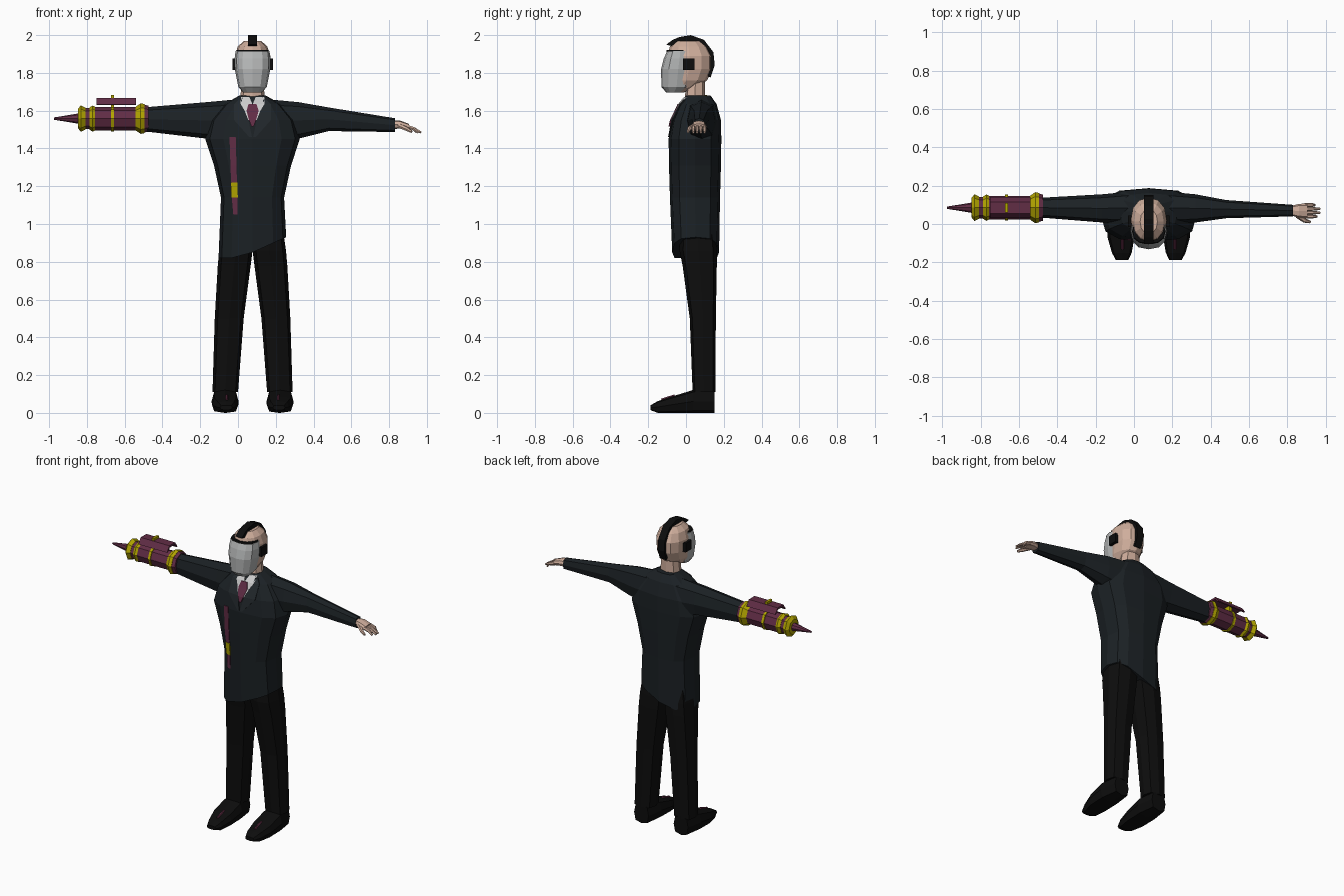
import bpy, bmesh, math
from mathutils import Vector
from mathutils.bvhtree import BVHTree

CX = 0.077  # middle of the body


def mat(name, r, g, b):
    m = bpy.data.materials.new(name)
    m.diffuse_color = (r, g, b, 1)
    return m


COAT = mat("coat_cloth", 0.011, 0.015, 0.018)
LAPEL = mat("lapel_cloth", 0.016, 0.021, 0.025)
BLACK = mat("black_cloth", 0.004, 0.004, 0.004)
SKIN = mat("skin", 0.62, 0.42, 0.33)
MASK = mat("mask_grey", 0.45, 0.46, 0.46)
WHITE = mat("shirt_white", 0.65, 0.65, 0.65)
PURPLE = mat("purple", 0.12, 0.026, 0.06)
YELLOW = mat("yellow", 0.45, 0.38, 0.0)


def ring(axis, t, a0, a1, b0, b1, n=12, p=0.8):
    """Rounded section across an axis, filling the box a0..a1, b0..b1."""
    def s(v):
        return 0 if abs(v) < 1e-6 else math.copysign(abs(v) ** p, v)
    pts = []
    for i in range(n):
        w = 2 * math.pi * i / n
        q = [(a0 + a1) / 2 + (a1 - a0) / 2 * s(math.cos(w)),
             (b0 + b1) / 2 + (b1 - b0) / 2 * s(math.sin(w))]
        q.insert("xyz".index(axis), t)
        pts.append(Vector(q))
    return pts


def loft(name, rings, material, both=False):
    """Skin a list of rings, cap the ends; both=True adds the mirrored twin."""
    bm = bmesh.new()
    loops = [[bm.verts.new(c) for c in r] for r in rings]
    n = len(loops[0])
    for a, b in zip(loops, loops[1:]):
        for i in range(n):
            bm.faces.new((a[i], a[(i + 1) % n], b[(i + 1) % n], b[i]))
    bm.faces.new(loops[0])
    bm.faces.new(loops[-1])
    bmesh.ops.recalc_face_normals(bm, faces=bm.faces)
    me = bpy.data.meshes.new(name)
    bm.to_mesh(me)
    bm.free()
    me.materials.append(material)
    ob = bpy.data.objects.new(name, me)
    bpy.context.collection.objects.link(ob)
    if both:
        loft(name + "_mirrored", [[Vector((2 * CX - c[0], c[1], c[2])) for c in r] for r in rings], material)
    return ob


def body(name, rows, material, n=12, p=0.8):
    """Upright part centred on the body: rows of z, half width, front y, back y."""
    return loft(name, [ring("z", z, CX - h, CX + h, y0, y1, n, p) for z, h, y0, y1 in rows], material)


def prism(name, x0, x1, yz, material, both=False):
    return loft(name, [[(x, y, z) for y, z in yz] for x in (x0, x1)], material, both)


def box(name, x0, x1, y0, y1, z0, z1, material, both=False):
    return prism(name, x0, x1, [(y0, z0), (y1, z0), (y1, z1), (y0, z1)], material, both)


def tube(name, pts, radii, material, both=False, n=6):
    d = (Vector(pts[-1]) - Vector(pts[0])).normalized()
    u = d.cross(Vector((0, 0, 1))).normalized()
    v = d.cross(u)
    loft(name, [[Vector(c) + r * (math.cos(w) * u + math.sin(w) * v)
                 for w in (2 * math.pi * i / n for i in range(n))]
                for c, r in zip(pts, radii)], material, both)


# Trousers and shoes
legs = [(0.11, -0.135, 0.0, 0.035, 0.155), (0.5, -0.123, 0.03, 0.02, 0.158),
        (0.78, -0.107, 0.067, -0.018, 0.163), (0.86, -0.1, CX, -0.035, 0.163), (1.0, -0.08, CX, -0.03, 0.15)]
loft("trouser_leg", [ring("z", *r, n=8, p=0.65) for r in legs], BLACK, True)
shoe = [(-0.188, -0.095, -0.03, 0.015, 0.04), (-0.15, -0.115, -0.012, 0.0, 0.062),
        (-0.07, -0.138, 0.002, 0.0, 0.088), (0.04, -0.14, 0.003, 0.0, 0.122), (0.15, -0.12, -0.015, 0.0, 0.122)]
loft("shoe", [ring("y", *r, n=8, p=0.6) for r in shoe], BLACK, True)
tube("shoe_stripe", [(-0.06, -0.13, 0.069), (-0.06, -0.06, 0.092)], [0.007, 0.007], PURPLE, True)

# Coat with slanted hem
coat = [(1.14, 0.167, -0.085, 0.18), (1.31, 0.204, -0.09, 0.185), (1.45, 0.25, -0.092, 0.187),
        (1.55, 0.225, -0.075, 0.185), (1.635, 0.15, -0.035, 0.162), (1.68, 0.07, 0.0, 0.13)]
rings = [ring("z", z, CX - h, CX + h, a, b, 12, 0.7) for z, h, a, b in coat]
hem = ring("z", 0, CX - 0.18, CX + 0.178, -0.073, 0.175, 12, 0.7)
for c in hem:
    c.z = 0.82 + 0.45 * max(0, c.x - 0.01)
torso = loft("coat_body", [hem] + rings, COAT)

# Sleeves: x, y range, z range
arm = [(0.16, 0.0, 0.17, 1.42, 1.66), (0.32, 0.008, 0.155, 1.452, 1.645)]
right = arm + [(0.48, 0.03, 0.125, 1.492, 1.617), (0.83, 0.04, 0.1, 1.487, 1.56)]
loft("sleeve_plain", [ring("x", *r, n=8) for r in right], COAT)
left = arm + [(0.62, 0.032, 0.138, 1.487, 1.62), (0.66, 0.035, 0.135, 1.49, 1.617)]
loft("sleeve_armoured", [ring("x", 2 * CX - r[0], *r[1:], n=8) for r in left], COAT)

# Flat trim laid on the coat front
tree = BVHTree.FromPolygons([v.co for v in torso.data.vertices],
                            [list(p.vertices) for p in torso.data.polygons])


def trim(name, rows, material, lift, both=False):
    """Strip of rows z, left x, right x dropped on the coat."""
    out = []
    for z, x0, x1 in rows:
        q = []
        for x in (x0, x1):
            hit = tree.ray_cast(Vector((x, -1, z)), Vector((0, 1, 0)))[0]
            q.append((x, (hit.y if hit else 0) - lift, z))
        out.append(q + [(x, y + lift + 0.006, zz) for x, y, zz in reversed(q)])
    loft(name, out, material, both)


trim("lapel", [(1.66, 0.005, 0.02), (1.635, -0.02, 0.022), (1.55, -0.02, 0.055), (1.46, 0.06, 0.074)], LAPEL, 0.005, True)
trim("shirt_collar", [(1.672, 0.015, 0.06), (1.635, 0.014, 0.076), (1.6, 0.035, 0.076), (1.55, 0.055, 0.076)], WHITE, 0.007, True)
trim("tie", [(1.635, 0.056, 0.098), (1.6, 0.045, 0.109), (1.55, 0.058, 0.096), (1.515, 0.072, 0.082)], PURPLE, 0.012)
trim("coat_ribbon", [(1.46, -0.045, -0.012), (1.31, -0.04, -0.008), (1.14, -0.033, -0.003), (1.05, -0.025, -0.003)], PURPLE, 0.004)
trim("ribbon_clasp", [(1.22, -0.037, -0.003), (1.14, -0.035, -0.001)], YELLOW, 0.007)

# Neck, head, ears, mask, crest
body("neck", [(1.6, 0.075, -0.01, 0.12), (1.67, 0.065, -0.005, 0.1), (1.77, 0.055, 0.0, 0.1)], SKIN, 8)
body("head", [(1.695, 0.035, -0.09, -0.015), (1.72, 0.062, -0.105, 0.05), (1.76, 0.08, -0.108, 0.112),
              (1.82, 0.09, -0.105, 0.138), (1.89, 0.094, -0.1, 0.138), (1.94, 0.078, -0.085, 0.112),
              (1.97, 0.045, -0.05, 0.075)], SKIN, 12, 0.9)
body("face_mask", [(1.697, 0.05, -0.105, -0.02), (1.725, 0.075, -0.13, 0.03), (1.82, 0.094, -0.132, 0.05),
                   (1.875, 0.095, -0.118, 0.05), (1.915, 0.09, -0.1, 0.04)], MASK, 12, 0.85)
body("mask_rim", [(1.912, 0.088, -0.106, 0.03), (1.922, 0.085, -0.102, 0.03)], BLACK, 12, 0.85)
box("ear_cover", -0.03, 0.0, -0.015, 0.045, 1.815, 1.875, BLACK, True)
crest = [(-0.105, 1.95), (-0.07, 1.975), (-0.035, 1.99), (0.025, 2.0), (0.095, 1.975), (0.145, 1.91),
         (0.152, 1.84), (0.13, 1.775), (0.1, 1.79), (0.11, 1.86), (0.08, 1.92), (0.03, 1.95), (-0.07, 1.94)]
prism("hair_crest", 0.053, 0.101, crest, BLACK)

# Bare hand
palm = [(0.81, 0.048, 0.092, 1.503, 1.548), (0.86, 0.032, 0.105, 1.505, 1.547), (0.905, 0.03, 0.107, 1.498, 1.53)]
loft("palm", [ring("x", *r, n=8) for r in palm], SKIN)
for i, tip in enumerate((0.955, 0.97, 0.97, 0.945)):
    y = 0.039 + 0.02 * i
    tube(f"finger_{i + 1}", [(0.89, y, 1.516), (0.93, y, 1.505), (tip, y, 1.484)], [0.011, 0.01, 0.006], SKIN)
tube("thumb", [(0.85, 0.045, 1.522), (0.89, 0.018, 1.505), (0.92, 0.01, 1.488)], [0.013, 0.012, 0.007], SKIN)

# Arm cannon: x and radius profiles around the forearm
cannon = [("cannon_spike", PURPLE, [(-0.975, 0.006), (-0.9, 0.018), (-0.84, 0.028)]),
          ("cannon_tip_ring", YELLOW, [(-0.848, 0.05), (-0.832, 0.07), (-0.808, 0.058)]),
          ("cannon_groove", PURPLE, [(-0.81, 0.056), (-0.77, 0.056)]),
          ("cannon_front_ring", YELLOW, [(-0.787, 0.058), (-0.77, 0.069), (-0.75, 0.059)]),
          ("cannon_barrel", PURPLE, [(-0.765, 0.062), (-0.53, 0.062)]),
          ("cannon_strap", YELLOW, [(-0.672, 0.068), (-0.656, 0.068)]),
          ("cannon_cuff", PURPLE, [(-0.515, 0.08), (-0.475, 0.068)]),
          ("cannon_back_ring", YELLOW, [(-0.542, 0.062), (-0.515, 0.081), (-0.495, 0.077)])]
for name, m, prof in cannon:
    loft(name, [ring("x", x, 0.085 - r, 0.085 + r, 1.558 - r, 1.558 + r, 8, 1) for x, r in prof], m)
plate = [(0.03, 1.632), (0.055, 1.668), (0.115, 1.668), (0.14, 1.632), (0.132, 1.63), (0.112, 1.655),
         (0.058, 1.655), (0.038, 1.63)]
prism("cannon_top_plate", -0.75, -0.54, plate, PURPLE)
box("plate_clip", -0.672, -0.656, 0.06, 0.11, 1.6, 1.683, YELLOW)
